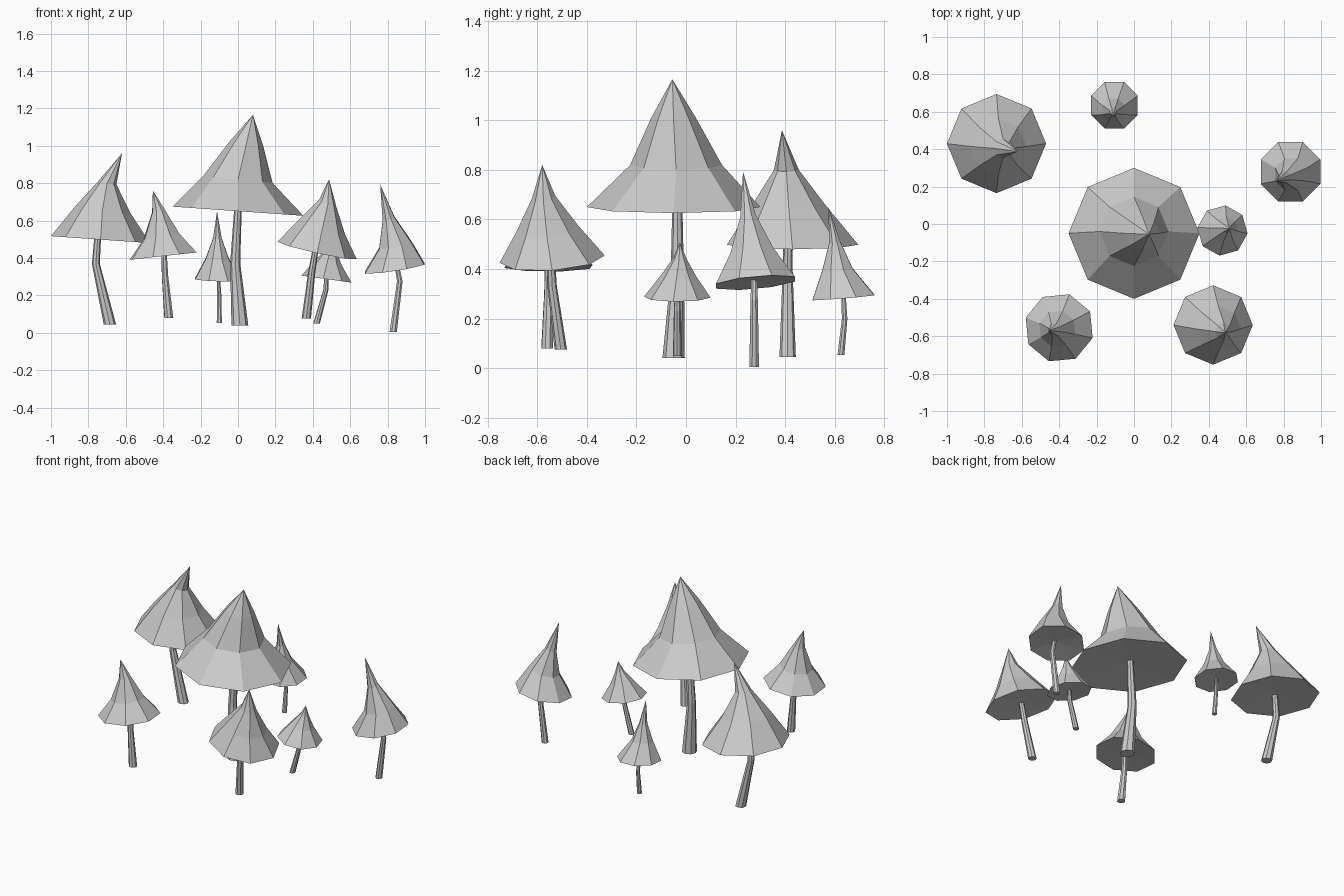
import bpy, bmesh
from math import cos, sin, radians, tau
from mathutils import Vector

SIDES = 8

cube = bpy.data.objects.get("Cube")
if cube:
    bpy.data.objects.remove(cube)

grey = bpy.data.materials.new("plain grey")
grey.use_nodes = True
grey.diffuse_color = (0.6, 0.6, 0.6, 1)
grey.node_tree.nodes["Principled BSDF"].inputs["Base Color"].default_value = (0.6, 0.6, 0.6, 1)


def add_ring(bm, centre, radius, phase=0, tilt=(0, 0)):
    """Octagon whose height follows a slope along x and y."""
    verts = []
    for i in range(SIDES):
        a = radians(phase) + tau * i / SIDES
        dx, dy = radius * cos(a), radius * sin(a)
        offset = Vector((dx, dy, dx * tilt[0] + dy * tilt[1]))
        verts.append(bm.verts.new(Vector(centre) + offset))
    return verts


def bridge(bm, low, high):
    for i in range(SIDES):
        j = (i + 1) % SIDES
        bm.faces.new((low[i], low[j], high[j], high[i]))


def fan(bm, ring, point):
    tip = bm.verts.new(point)
    for i in range(SIDES):
        bm.faces.new((ring[i], ring[(i + 1) % SIDES], tip))


def finish(bm, name):
    bmesh.ops.recalc_face_normals(bm, faces=bm.faces)
    mesh = bpy.data.meshes.new(name)
    bm.to_mesh(mesh)
    bm.free()
    mesh.materials.append(grey)
    bpy.context.collection.objects.link(bpy.data.objects.new(name, mesh))


def mushroom(name, rings, tip, stem, phase, tilt):
    # Cap: rim, shoulder and neck rings leaning up to a bent tip
    bm = bmesh.new()
    loops = []
    for k, (x, y, z, r) in enumerate(rings):
        lean = 1 + 0.5 * k
        loops.append(add_ring(bm, (x, y, z), r, phase, (tilt[0] * lean, tilt[1] * lean)))
    for low, high in zip(loops, loops[1:]):
        bridge(bm, low, high)
    fan(bm, loops[-1], tip)
    x, y, z, r = rings[0]
    fan(bm, loops[0], (x, y, z + 0.06 * r))
    finish(bm, name + "_cap")

    # Stem: tapered, bent tube from the foot to the underside
    bm = bmesh.new()
    loops = [add_ring(bm, (x, y, z), r, phase) for x, y, z, r in stem]
    for low, high in zip(loops, loops[1:]):
        bridge(bm, low, high)
    bm.faces.new(loops[0])
    bm.faces.new(loops[-1])
    finish(bm, name + "_stem")


mushroom("tall_centre",
         [(0, -.05, .65, .35), (0, -.04, .82, .185), (.045, -.05, 1.01, .09)], (.08, -.055, 1.165),
         [(.01, -.05, .04, .045), (-.015, -.035, .37, .027), (0, -.035, .67, .02)], 0, (-.07, 0))
mushroom("back_right",
         [(-.735, .43, .498, .265), (-.725, .415, .655, .15), (-.70, .405, .80, .05)], (-.62, .387, .96),
         [(-.685, .41, .045, .033), (-.76, .41, .37, .021), (-.75, .41, .515, .018)], 0, (-.07, 0))
mushroom("front_right",
         [(-.4, -.555, .41, .187), (-.41, -.56, .515, .1), (-.425, -.565, .65, .036)], (-.455, -.57, .76),
         [(-.37, -.56, .08, .025), (-.39, -.555, .3, .018), (-.395, -.555, .42, .015)], 28, (.11, 0))
mushroom("front_left",
         [(.423, -.54, .44, .212), (.45, -.56, .565, .123), (.48, -.575, .69, .047)], (.487, -.58, .82),
         [(.365, -.505, .075, .025), (.395, -.54, .33, .019), (.415, -.545, .45, .016)], 0, (-.22, .07))
mushroom("far_left",
         [(.837, .28, .345, .172), (.84, .265, .47, .092), (.805, .25, .61, .034)], (.76, .23, .793),
         [(.83, .275, .005, .021), (.865, .275, .275, .016), (.85, .275, .355, .013)], 22.5, (.15, .09))
mushroom("small_left",
         [(.473, -.035, .287, .135), (.485, -.03, .375, .07), (.5, -.025, .445, .026)], (.51, -.025, .508),
         [(.42, -.035, .05, .018), (.47, -.035, .23, .014), (.472, -.035, .295, .011)], -7, (-.14, 0))
mushroom("small_back",
         [(-.105, .635, .285, .135), (-.11, .61, .395, .067), (-.11, .6, .505, .025)], (-.112, .575, .65),
         [(-.1, .625, .053, .015), (-.1, .64, .2, .012), (-.105, .635, .295, .01)], 22.5, (-.03, .08))
